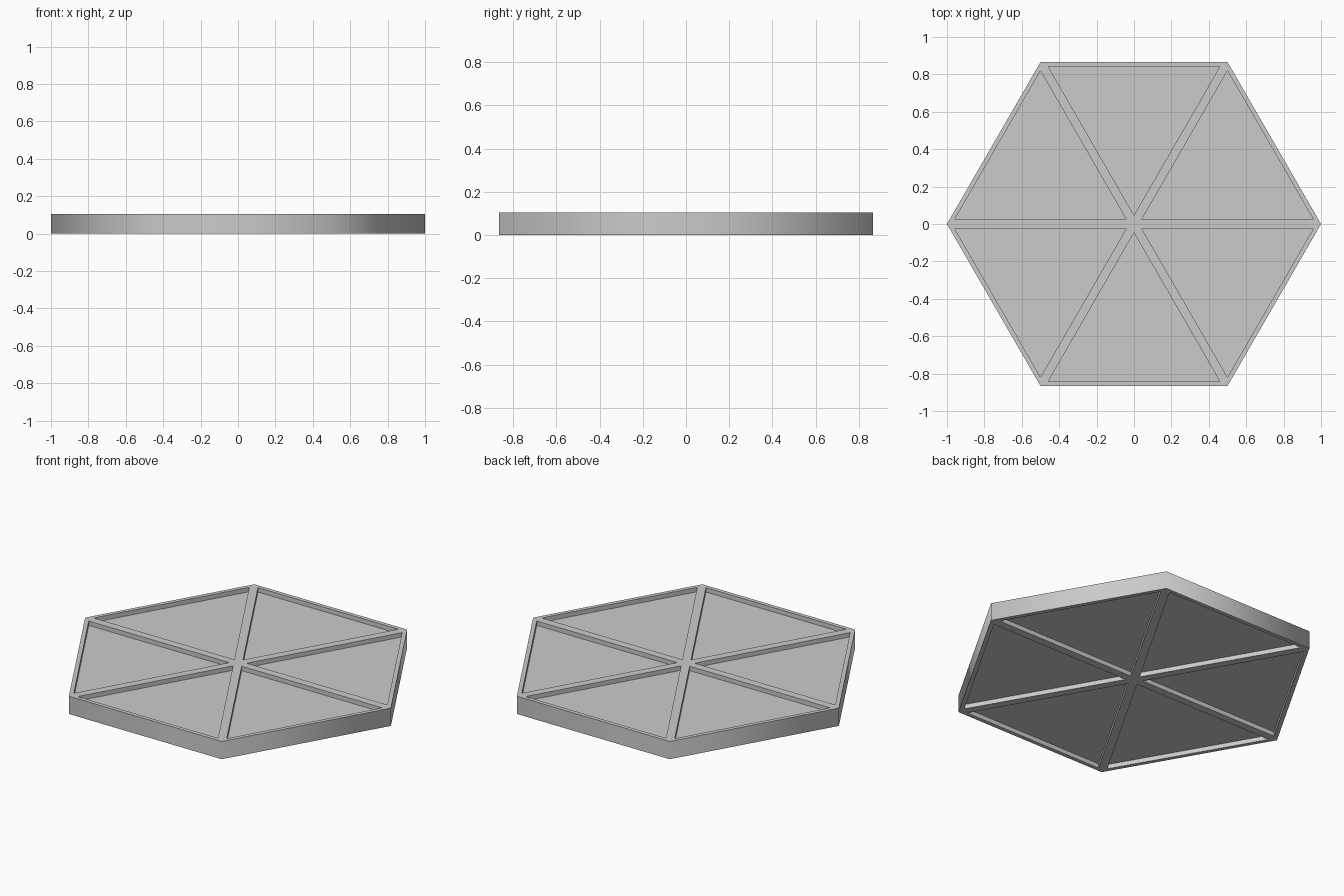
import bpy, bmesh
from math import radians, sin, cos, tau

if "Cube" in bpy.data.objects:
    bpy.data.objects.remove(bpy.data.objects["Cube"])

HEIGHT, RIM, DEPTH = 0.105, 0.0235, 0.026

bm = bmesh.new()

# Hexagonal slab: two triangle-fan caps joined by six side walls
def ring(z):
    pts = [bm.verts.new((cos(i * tau / 6), sin(i * tau / 6), z)) for i in range(6)]
    return pts, bm.verts.new((0, 0, z))

low, low_mid = ring(0)
top, top_mid = ring(HEIGHT)
caps = []
for i in range(6):
    j = (i + 1) % 6
    bm.faces.new((low[i], low[j], top[j], top[i]))
    caps.append(bm.faces.new((top_mid, top[i], top[j])))
    caps.append(bm.faces.new((low_mid, low[j], low[i])))
bm.normal_update()

# Frame and spokes: inset every triangle, then sink the panels
bmesh.ops.inset_individual(bm, faces=caps, thickness=RIM, use_even_offset=True)
bm.normal_update()
for f in caps:
    n = f.normal.copy()
    inner = bmesh.ops.extrude_discrete_faces(bm, faces=[f])["faces"][0]
    bmesh.ops.translate(bm, verts=inner.verts[:], vec=n * -DEPTH)
bmesh.ops.recalc_face_normals(bm, faces=bm.faces[:])

mesh = bpy.data.meshes.new("hexagonal_tile")
bm.to_mesh(mesh)
bm.free()
tile = bpy.data.objects.new("hexagonal_tile", mesh)
bpy.context.collection.objects.link(tile)

# Outer wall is smooth shaded around its 60 degree corners
bpy.context.view_layer.objects.active = tile
tile.select_set(True)
bpy.ops.object.shade_smooth_by_angle(angle=radians(65))
